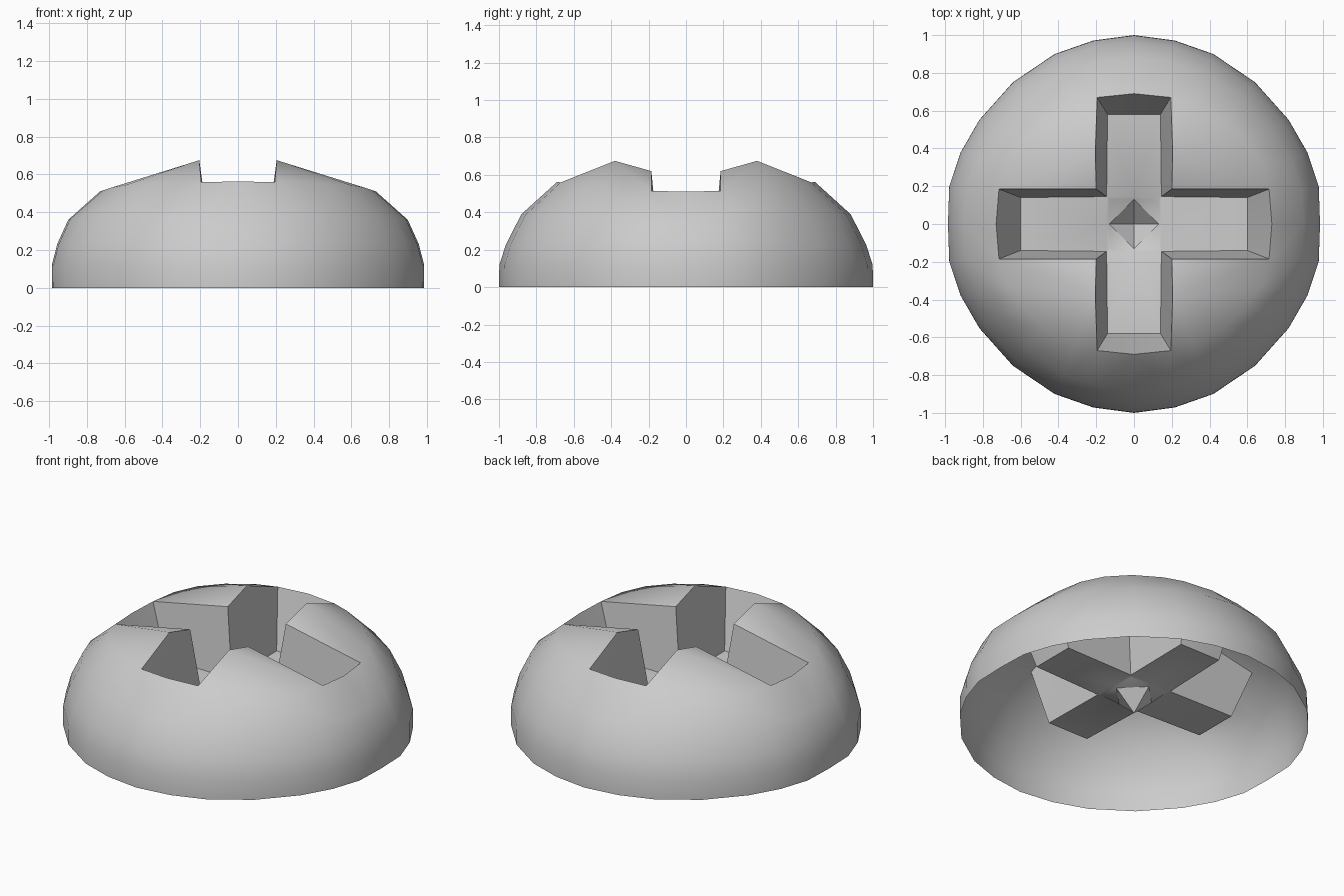
import bpy, bmesh
from math import cos, sin, radians

if "Cube" in bpy.data.objects:
    bpy.data.objects.remove(bpy.data.objects["Cube"])

bm = bmesh.new()
V = lambda *p: bm.verts.new(p)
F = lambda *vs: bm.faces.new(vs)

# Dome: one quadrant of meridians, blended from the side profile to the front profile
angles = [0, 11.5, 22.5, 34, 49.5, 65, 77.5, 90]
radii = [.985, .998, .993, .987, .987, .993, .995, 1.0]
side = [(1, 0), (1, .12), (.972, .23), (.912, .36)]
front = [(1, 0), (.998, .12), (.962, .23), (.88, .39)]
rim = [(.73, 0, .51), (.715, .185, .515), (.67, .33, .53), (.59, .44, .545),
       (.475, .55, .55), (.31, .63, .56), (.195, .67, .56), (0, .69, .562)]
columns = []
for i, (a, r) in enumerate(zip(angles, radii)):
    t, c, s = i / 7, cos(radians(a)), sin(radians(a))
    col = []
    for (r0, z0), (r1, z1) in zip(side, front):
        q = r * (r0 + (r1 - r0) * t)
        col.append(V(q * c if i < 7 else 0, q * s, z0 + (z1 - z0) * t))
    columns.append(col + [V(*rim[i])])
for a, b in zip(columns, columns[1:]):
    for j in range(4):
        F(a[j], b[j], b[j + 1], a[j + 1])
top = [c[-1] for c in columns]

# Crown facets between the slots
corner, peak = V(.2, .185, .62), V(.205, .38, .675)
F(corner, top[1], peak)
for a, b in zip(top[1:6], top[2:7]):
    F(peak, a, b)

# Cross recess: floors, end walls and side walls
z = .2
inner = V(.145, .145, z)
ix, iy = V(.145, 0, z), V(0, .145, z)
ex0, ex1 = V(.6, 0, z + .01), V(.6, .14, z + .01)
ey0, ey1 = V(0, .58, z + .01), V(.14, .58, z + .01)
F(ix, ex0, ex1, inner)
F(iy, inner, ey1, ey0)
F(ex0, top[0], top[1], ex1)
F(ey0, ey1, top[6], top[7])
F(inner, ex1, top[1], corner)
F(inner, corner, peak)
F(inner, peak, ey1)
F(ey1, peak, top[6])

# Centre pit with a pointed bottom
lip = V(.13, .13, .195)
mx, my, tip = V(.13, 0, .185), V(0, .13, .185), V(0, 0, .07)
F(ix, inner, lip, mx)
F(iy, my, lip, inner)
F(lip, my, mx)
F(mx, my, tip)

bmesh.ops.recalc_face_normals(bm, faces=bm.faces)
if sum(f.normal.z * f.calc_area() for f in bm.faces) < 0:
    bmesh.ops.reverse_faces(bm, faces=bm.faces)

mesh = bpy.data.meshes.new("screw_head")
bm.to_mesh(mesh)
bm.free()
head = bpy.data.objects.new("screw_head", mesh)
bpy.context.collection.objects.link(head)
bpy.context.view_layer.objects.active = head
head.select_set(True)

# Mirror the quadrant into the whole head
mod = head.modifiers.new("mirror", 'MIRROR')
mod.use_axis = (True, True, False)
mod.use_clip = True
bpy.ops.object.modifier_apply(modifier=mod.name)
bpy.ops.object.shade_smooth_by_angle(angle=radians(32))
